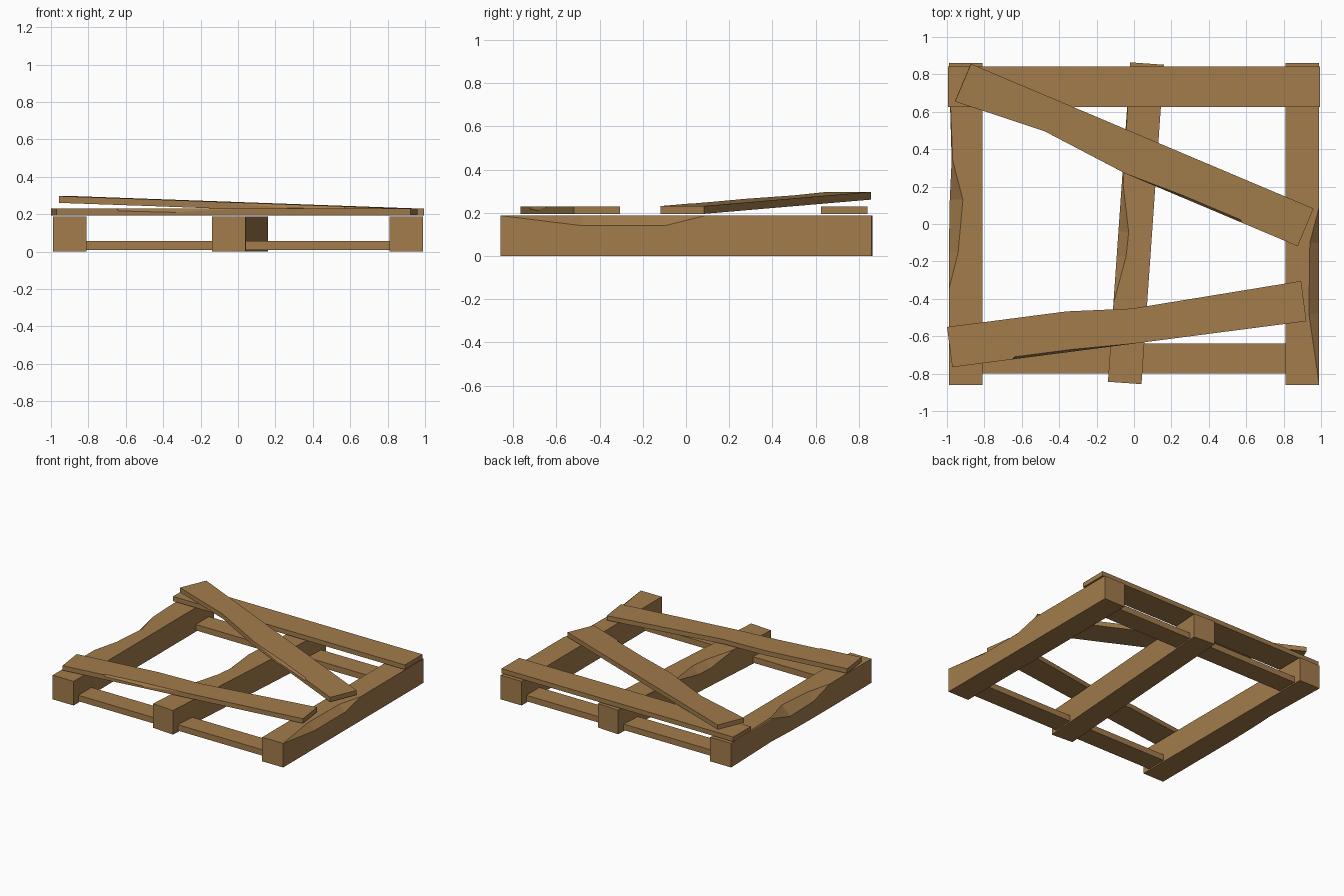
import bpy, bmesh
from math import radians

if "Cube" in bpy.data.objects:
    bpy.data.objects.remove(bpy.data.objects["Cube"])

wood = bpy.data.materials.new("wood")
wood.diffuse_color = (0.36, 0.20, 0.072, 1)
wood.use_nodes = True
wood.node_tree.nodes["Principled BSDF"].inputs["Base Color"].default_value = wood.diffuse_color
N = (0, 0, 0)  # undamaged edge


def plank(name, center, length, width, thick, heading=0, tilt=0, cuts=()):
    """Plank along local y. cuts: (y, left, right), each side = (top inset, chip depth, side pinch)."""
    bm = bmesh.new()
    h, w = thick / 2, width / 2
    rings = []
    for u, (li, ld, lp), (ri, rd, rp) in [(-length / 2, N, N), *cuts, (length / 2, N, N)]:
        prof = [(-w + lp, -h), (-w + lp, h - ld), (-w + lp + li, h),
                (w - rp - ri, h), (w - rp, h - rd), (w - rp, -h)]
        rings.append([bm.verts.new((x, u, z)) for x, z in prof])
    for a, b in zip(rings, rings[1:]):
        for i in range(6):
            j = (i + 1) % 6
            bm.faces.new((a[i], a[j], b[j], b[i]))
    bm.faces.new(rings[0])
    bm.faces.new(rings[-1])
    bmesh.ops.remove_doubles(bm, verts=bm.verts, dist=0.0005)
    bmesh.ops.recalc_face_normals(bm, faces=bm.faces)
    me = bpy.data.meshes.new(name)
    bm.to_mesh(me)
    bm.free()
    me.materials.append(wood)
    ob = bpy.data.objects.new(name, me)
    ob.location = center
    ob.rotation_euler = (radians(tilt), 0, radians(heading))
    bpy.context.collection.objects.link(ob)
    return ob


# Three heavy runners with splintered top edges
T = 0.187
plank("left_runner", (-0.9, 0, T / 2), 1.72, 0.18, T, cuts=[
    (-0.35, N, N), (-0.15, (0.05, 0.06, 0), N),
    (0.13, (0.07, 0.07, 0.005), N), (0.34, (0.006, 0.01, 0.015), N)])
plank("right_runner", (0.9, 0, T / 2), 1.72, 0.18, T, cuts=[
    (-0.48, N, (0.055, 0.047, 0)), (-0.1, N, (0.05, 0.047, 0)), (0.09, N, N)])
plank("middle_runner", (0.01, 0.004, T / 2), 1.712, 0.18, T, heading=-4, cuts=[
    (-0.44, N, N), (-0.18, (0.05, 0.05, 0), N),
    (-0.05, (0.055, 0.05, 0), N), (0.2, (0.008, 0.008, 0), N)])

# Lower cross slats
for name, y in (("front_lower_slat", -0.72), ("back_lower_slat", 0.72)):
    plank(name, (0, y, 0.033), 1.64, 0.16, 0.046, heading=-90)

# Deck boards: one intact, one skewed, one loose and tilted
plank("back_deck_board", (0, 0.733, 0.212), 1.99, 0.217, 0.036, heading=-90)
plank("front_deck_board", (-0.039, -0.535, 0.212), 1.909, 0.217, 0.036, heading=-82.6, cuts=[
    (-0.63, N, N), (-0.62, N, (0.012, 0.012, 0)),
    (-0.31, N, (0.012, 0.02, 0)), (0.04, (0, 0, 0.03), N)])
plank("loose_deck_board", (0.001, 0.369, 0.246), 1.99, 0.219, 0.036, heading=-112.9, tilt=-1.9, cuts=[
    (-0.49, N, (0, 0, 0.04)), (-0.007, N, N),
    (0.33, N, (0.012, 0.02, 0)), (0.66, N, (0.012, 0.012, 0)), (0.67, N, N)])
